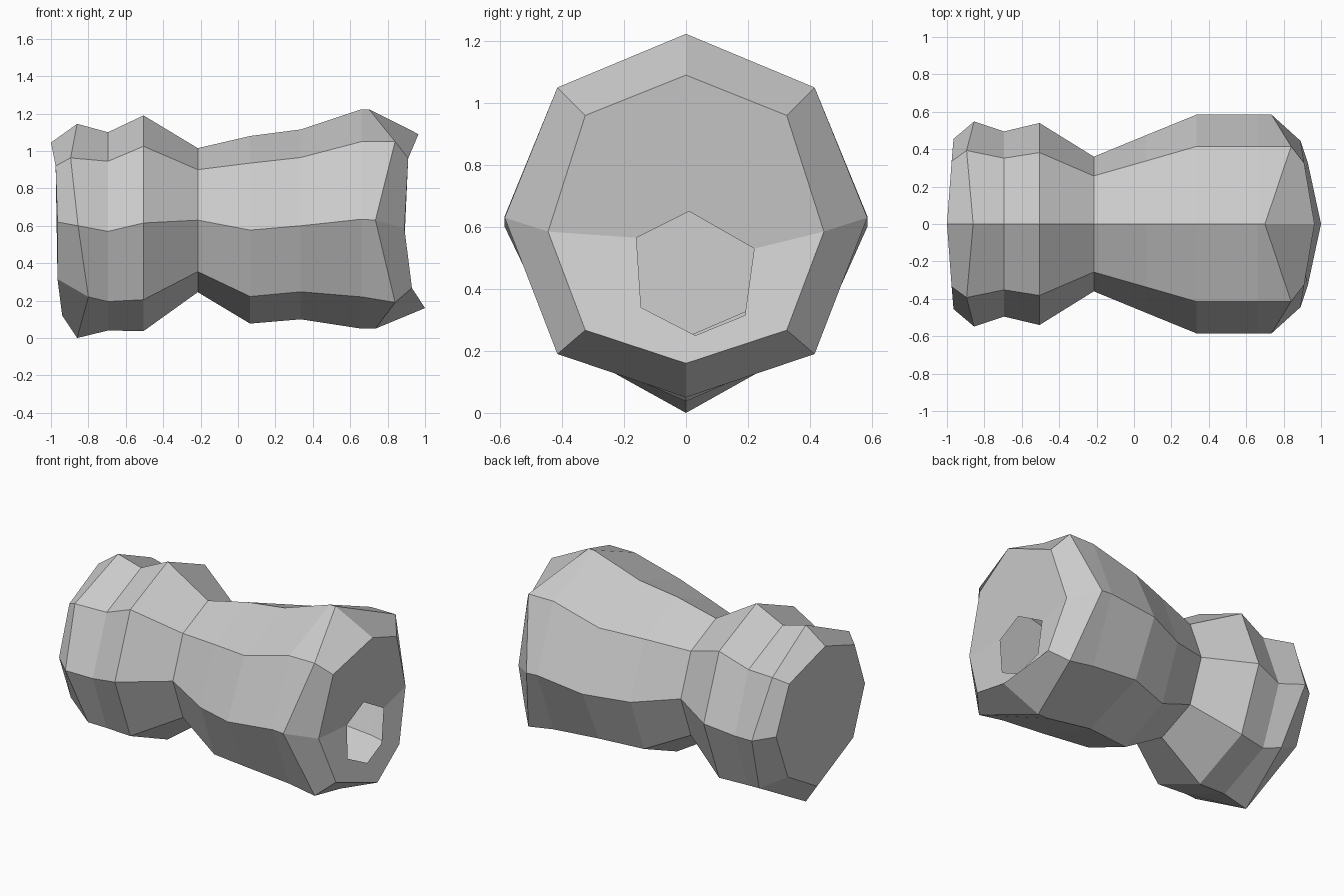
import bpy, bmesh

# Each ring, from top to bottom: five x values (or one shared x), diagonal and side half-widths, five z values
RINGS = [
    ((-1.0, -0.975, -0.965, -0.965, -0.94), 0.335, 0.455, (1.045, 0.92, 0.62, 0.315, 0.12)),
    ((-0.86, -0.895, -0.855, -0.80, -0.86), 0.393, 0.548, (1.145, 0.963, 0.60, 0.22, 0.0)),
    (-0.695, 0.352, 0.495, (1.10, 0.945, 0.57, 0.195, 0.04)),
    (-0.505, 0.382, 0.54, (1.19, 1.025, 0.615, 0.205, 0.037)),
    (-0.215, 0.257, 0.36, (1.015, 0.90, 0.63, 0.355, 0.245)),
    (0.065, 0.337, 0.475, (1.08, 0.935, 0.577, 0.222, 0.077)),
    (0.335, 0.415, 0.585, (1.115, 0.965, 0.60, 0.247, 0.10)),
    (0.66, 0.415, 0.585, (1.223, 1.05, 0.635, 0.22, 0.05)),
    ((0.70, 0.84, 0.735, 0.84, 0.735), 0.415, 0.585, (1.223, 1.05, 0.63, 0.19, 0.05)),
    ((0.965, 0.91, 0.89, 0.93, 1.0), 0.325, 0.445, (1.09, 0.96, 0.585, 0.267, 0.16)),
]
# Opening in the right end, clockwise from its top point
HOLE = [(0.895, 0.01, 0.65), (0.89, 0.22, 0.53), (0.897, 0.19, 0.315),
        (0.905, 0.03, 0.25), (0.888, -0.145, 0.34), (0.892, -0.16, 0.565)]

bm = bmesh.new()


def add_ring(x, diag, side, zs):
    xs = x if isinstance(x, tuple) else (x,) * 5
    ys = (0, diag, side, diag, 0)
    right = [(xs[i], ys[i], zs[i]) for i in range(5)]
    left = [(px, -py, pz) for px, py, pz in right[3:0:-1]]
    return [bm.verts.new(p) for p in right + left]


# Eight-sided hollow body
rings = [add_ring(*r) for r in RINGS]
for a, b in zip(rings, rings[1:]):
    for i in range(8):
        j = (i + 1) % 8
        bm.faces.new((a[i], b[i], b[j], a[j]))

# Closed left end
bm.faces.new(rings[0])

# Right end: two panels around the opening
r = rings[-1]
h = [bm.verts.new(p) for p in HOLE]
bm.faces.new((r[0], r[7], r[6], h[5], h[0], h[1], r[2], r[1]))
bm.faces.new((r[6], r[5], r[4], r[3], r[2], h[1], h[2], h[3], h[4], h[5]))

mesh = bpy.data.meshes.new("hollow_log")
bm.to_mesh(mesh)
bm.free()
bpy.context.collection.objects.link(bpy.data.objects.new("hollow_log", mesh))
